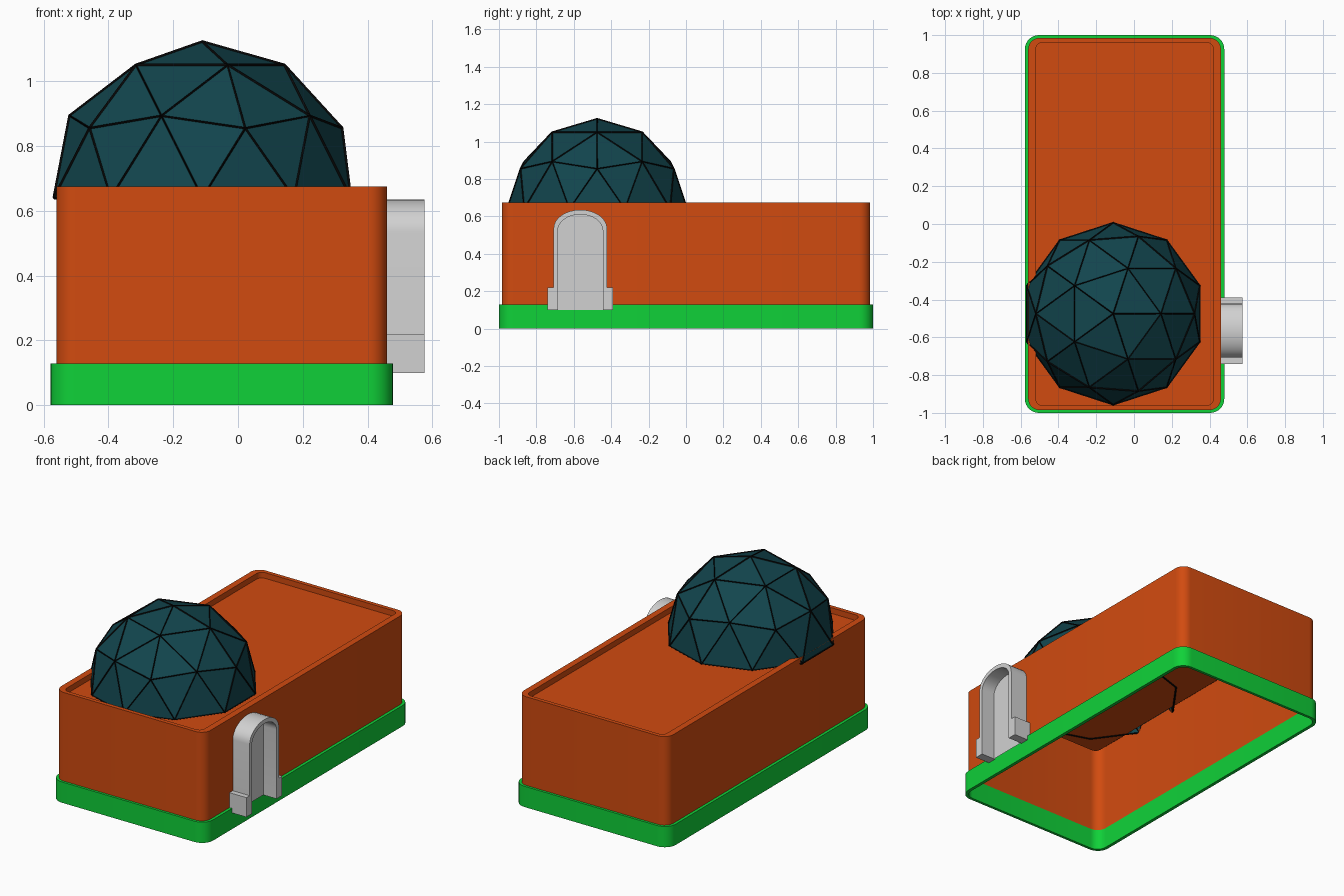
import bpy, bmesh, math
from mathutils import Vector

if "Cube" in bpy.data.objects:
    bpy.data.objects.remove(bpy.data.objects["Cube"], do_unlink=True)


def material(name, rgb):
    m = bpy.data.materials.new(name)
    m.use_nodes = True
    m.diffuse_color = (*rgb, 1)
    bsdf = m.node_tree.nodes["Principled BSDF"]
    bsdf.inputs["Base Color"].default_value = (*rgb, 1)
    bsdf.inputs["Roughness"].default_value = 0.8
    return m


ORANGE = material("burnt orange", (0.64, 0.07, 0.005))
GREEN = material("bright green", (0.005, 0.64, 0.04))
TEAL = material("dark teal", (0.006, 0.06, 0.075))
BLACK = material("black", (0.002, 0.002, 0.002))
GREY = material("light grey", (0.64, 0.64, 0.64))


def finish(name, bm, mat, smooth=False):
    mesh = bpy.data.meshes.new(name)
    bm.to_mesh(mesh)
    bm.free()
    obj = bpy.data.objects.new(name, mesh)
    bpy.context.collection.objects.link(obj)
    mesh.materials.append(mat)
    if smooth:
        bpy.ops.object.select_all(action="DESELECT")
        obj.select_set(True)
        bpy.context.view_layer.objects.active = obj
        bpy.ops.object.shade_smooth_by_angle(angle=math.radians(30))
    return obj


CX = -0.05  # centre line of the building


def rounded_loop(bm, hx, hy, r, z, steps=8):
    """Ring of vertices around a rounded rectangle."""
    ring = []
    for q, (sx, sy) in enumerate([(1, 1), (-1, 1), (-1, -1), (1, -1)]):
        for i in range(steps + 1):
            a = math.pi / 2 * (q + i / steps)
            ring.append(bm.verts.new((CX + sx * (hx - r) + r * math.cos(a),
                                      sy * (hy - r) + r * math.sin(a), z)))
    return ring


def bridge(bm, a, b):
    for i in range(len(a)):
        j = (i + 1) % len(a)
        bm.faces.new((a[i], a[j], b[j], b[i]))


def shell(name, sections, mat, cap=False, closed=False):
    """Skin a stack of rounded rectangles given as (hx, hy, radius, z)."""
    bm = bmesh.new()
    rings = [rounded_loop(bm, *s) for s in sections]
    for a, b in zip(rings, rings[1:]):
        bridge(bm, a, b)
    if closed:
        bridge(bm, rings[-1], rings[0])
    if cap:
        bm.faces.new(rings[-1])
    return finish(name, bm, mat, smooth=True)


# Hollow walls with a raised rim around the sunken flat roof
shell("building_body", [(0.51, 0.985, 0.06, 0.12), (0.51, 0.985, 0.06, 0.675),
                        (0.47, 0.96, 0.035, 0.675), (0.47, 0.96, 0.035, 0.64)],
      ORANGE, cap=True)

# Foundation band
shell("foundation_band", [(0.528, 1.0, 0.075, 0), (0.528, 1.0, 0.075, 0.128),
                          (0.508, 0.983, 0.06, 0.128), (0.508, 0.983, 0.06, 0)],
      GREEN, closed=True)


# Faceted half dome
def dome(name, mat):
    bm = bmesh.new()
    bmesh.ops.create_icosphere(bm, subdivisions=2, radius=0.48)
    low = [v for v in bm.verts if v.co.z < -0.01]
    bmesh.ops.delete(bm, geom=low, context="VERTS")
    bmesh.ops.translate(bm, verts=bm.verts, vec=(-0.11, -0.475, 0.64))
    return finish(name, bm, mat)


dome("dome_panels", TEAL)
struts = dome("dome_struts", BLACK)
wire = struts.modifiers.new("struts", "WIREFRAME")
wire.thickness = 0.012
wire.use_boundary = True
wire.use_even_offset = False

# Arched doorway on the side wall
DOOR_Y, FRONT, BACK, BASE = -0.565, 0.575, 0.455, 0.1


def arch_outline(half, top, rise, steps=16):
    pts = [(half, BASE)]
    for i in range(steps + 1):
        a = math.pi * i / steps
        pts.append((half * math.cos(a), top - rise + rise * math.sin(a)))
    return pts + [(-half, BASE)]


def arch_ring(bm, outline, x):
    return [bm.verts.new((x, DOOR_Y + y, z)) for y, z in outline]


outer, inner = arch_outline(0.143, 0.635, 0.1), arch_outline(0.12, 0.61, 0.085)
bm = bmesh.new()
bridge_rings = [arch_ring(bm, o, x) for o, x in
                [(outer, BACK), (outer, FRONT), (inner, FRONT), (inner, BACK)]]
for k in range(4):
    a, b = bridge_rings[k], bridge_rings[(k + 1) % 4]
    for i in range(len(a) - 1):
        bm.faces.new((a[i], a[i + 1], b[i + 1], b[i]))
for end in (0, -1):
    bm.faces.new([r[end] for r in bridge_rings])
bmesh.ops.recalc_face_normals(bm, faces=bm.faces)
finish("door_arch", bm, GREY, smooth=True)

# Recessed door leaf
bm = bmesh.new()
bm.faces.new(arch_ring(bm, inner, 0.485))
finish("door_panel", bm, GREY)

# Foot blocks either side of the doorway
for label, side in (("front", -1), ("back", 1)):
    bm = bmesh.new()
    bmesh.ops.create_cube(bm, size=1)
    size = Vector((FRONT - BACK, 0.055, 0.12))
    bmesh.ops.scale(bm, verts=bm.verts, vec=size)
    bmesh.ops.translate(bm, verts=bm.verts, vec=(
        (FRONT + BACK) / 2, DOOR_Y + side * 0.1475, BASE + 0.06))
    finish(label + "_door_foot", bm, GREY)
